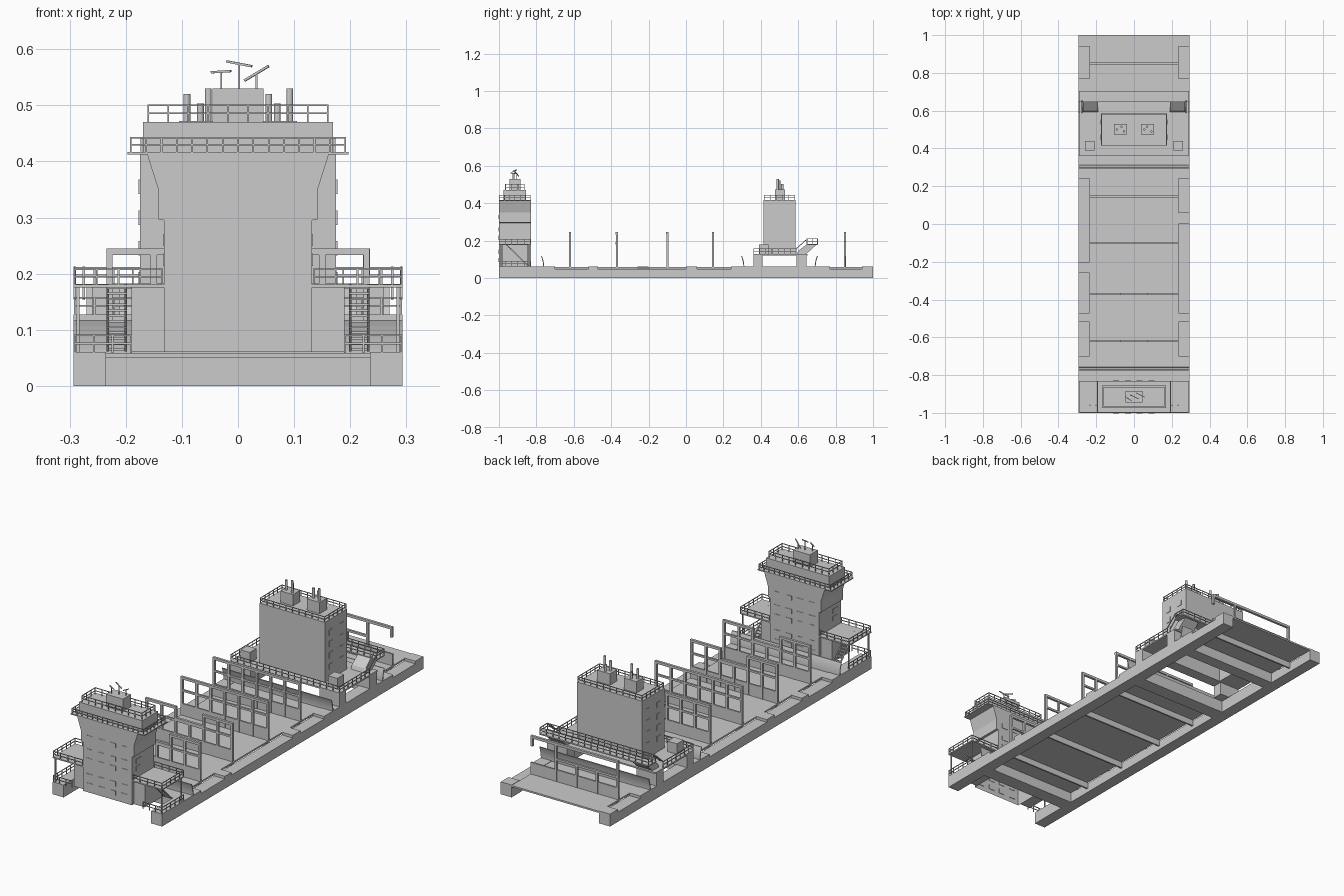
import bpy, bmesh, math
from mathutils import Vector, Matrix

if "Cube" in bpy.data.objects:
    bpy.data.objects.remove(bpy.data.objects["Cube"])


class Part:
    """Collects simple solids into one named mesh object."""
    def __init__(self, name):
        self.name, self.bm = name, bmesh.new()

    def box(self, x0, x1, y0, y1, z0, z1, open_bottom=False):
        m = Matrix.Translation(((x0+x1)/2, (y0+y1)/2, (z0+z1)/2)) @ Matrix.Diagonal((x1-x0, y1-y0, z1-z0, 1))
        r = bmesh.ops.create_cube(self.bm, size=1, matrix=m)
        if open_bottom:
            fs = [f for f in {f for v in r['verts'] for f in v.link_faces} if f.calc_center_median().z < z0 + 1e-5]
            bmesh.ops.delete(self.bm, geom=fs, context='FACES_ONLY')
        return self

    def both(self, x0, x1, *r):
        self.box(x0, x1, *r)
        return self.box(-x1, -x0, *r)

    def bar(self, p, q, t=0.004):
        p, q = Vector(p), Vector(q)
        d = q - p
        rot = d.to_track_quat('Z', 'Y').to_matrix().to_4x4()
        m = Matrix.Translation((p+q)/2) @ rot @ Matrix.Diagonal((t, t, d.length + t*0.9, 1))
        bmesh.ops.create_cube(self.bm, size=1, matrix=m)
        return self

    def rail(self, pts, z, h=0.03, step=0.035):
        # handrail, mid rail and stanchions along a plan path
        for a, b in zip(pts, pts[1:]):
            a, b = Vector((*a, z)), Vector((*b, z))
            n = max(1, round((b-a).length / step))
            for k in (h, h*0.52):
                u = Vector((0, 0, k))
                self.bar(a+u, b+u, 0.003)
            for i in range(n+1):
                p = a.lerp(b, i/n)
                self.bar(p, p+Vector((0, 0, h)), 0.003)
        return self

    def extrude(self, prof, axis, a, b, open_bottom=False):
        # prism from a 2D profile; axis 'y' -> (x,z), axis 'x' -> (y,z)
        mk = (lambda u, w, t: (u, t, w)) if axis == 'y' else (lambda u, w, t: (t, u, w))
        A = [self.bm.verts.new(mk(u, w, a)) for u, w in prof]
        B = [self.bm.verts.new(mk(u, w, b)) for u, w in prof]
        n = len(prof)
        fs = [self.bm.faces.new(A), self.bm.faces.new(B[::-1])]
        for i in range(n):
            j = (i+1) % n
            if not (open_bottom and i == n-1):
                fs.append(self.bm.faces.new((A[i], B[i], B[j], A[j])))
        bmesh.ops.recalc_face_normals(self.bm, faces=fs)
        return self

    def cyl(self, x, y, z0, z1, r):
        bmesh.ops.create_cone(self.bm, cap_ends=True, segments=12, radius1=r, radius2=r, depth=z1-z0,
                              matrix=Matrix.Translation((x, y, (z0+z1)/2)))
        return self

    def done(self):
        me = bpy.data.meshes.new(self.name)
        self.bm.to_mesh(me)
        self.bm.free()
        ob = bpy.data.objects.new(self.name, me)
        bpy.context.collection.objects.link(ob)


def ring(x, y0, y1):
    return [(-x, y0), (x, y0), (x, y1), (-x, y1), (-x, y0)]


# hull side rails with shallow recesses on their tops
for s, cuts in ((1, [(-.7, -.52), (-.47, 0), (.06, .24), (.77, .94)]),
                (-1, [(-.7, -.52), (-.47, -.26), (-.2, .24), (.77, .94)])):
    p = Part('hull_rail')
    y = -1
    lo, hi = sorted((s*.235, s*.293))
    for a, b in cuts:
        p.box(lo, hi, y, a, 0, .06).box(lo, hi, a, b, 0, .047)
        y = b
    p.box(lo, hi, y, 1, 0, .06).done()

# deck plates, open below the two superstructures
p = Part('deck')
p.box(-.235, .235, -.83, .36, .05, .058).box(-.235, .235, .66, 1, .05, .058).done()
p = Part('cross_beams')
for a, b in ((-.81, -.74), (.29, .36), (.66, .72)):
    p.box(-.235, .235, a, b, 0, .05)
p.done()

# curved breakwaters
p = Part('breakwaters')
for yc, s in ((-.775, 1), (.295, 1), (.70, -1)):
    arc = [(i/6, .012*math.sin(math.pi/2*i/6)) for i in range(7)]
    outer = [(yc + s*(.012-.012*t*t), .055+.062*t) for t, _ in arc]
    prof = outer + [(y+.005, z) for y, z in outer[::-1]]
    p.extrude(prof, 'x', -.293, .293)
p.done()

# container lashing bridges: solid lower wall, staggered open frames above
def bridge(y, full, xs=(-.229, -.15, -.075, 0, .075, .15, .229)):
    p = Part('lashing_bridge')
    p.box(-.235, .235, y-.004, y+.004, .02, .115)
    for i, (a, b) in enumerate(zip(xs, xs[1:])):
        top = .239 if full or i in (0, 1, 4, 5) else .185
        p.bar((a, y, top), (b, y, top), .012)
        p.bar((a, y, .178), (b, y, .178), .009)
        for x in (a, b):
            p.bar((x, y, .06), (x, y, top), .011)
    p.done()


bridge(-.62, False)
bridge(-.37, False)
bridge(-.10, True)
bridge(.145, True)

# aft bridge with a long hooked top pipe
p = Part('aft_bridge')
p.box(-.235, .235, .846, .854, .02, .115)
p.bar((-.229, .85, .165), (.1, .85, .165), .01)
p.bar((-.229, .85, .239), (.229, .85, .239), .012).bar((.229, .85, .239), (.229, .85, .2), .012)
for x in (-.229, -.12, -.01, .1):
    p.bar((x, .85, .06), (x, .85, .239 if x < -.2 or x > .05 else .165), .011)
p.done()

# forward bridge tower with flared top
half = [(.132, .06), (.132, .295), (.142, .297), (.142, .35), (.162, .413)]
prof = half + [(-x, z) for x, z in half[::-1]]
Part('bridge_tower').extrude(prof, 'y', -1, -.83, True).done()
p = Part('tower_windows')
for y in (-1, -.83):
    for zr in (.095, .14, .215, .26, .325):
        for x in (-.095, -.031, .03, .092):
            p.box(x-.016, x+.016, y-.002, y+.002, zr-.011, zr+.011)
for zr in (.225, .26):
    p.both(.13, .134, -.968, -.935, zr-.011, zr+.011)
p.done()
Part('tower_side_block').both(.132, .19, -.985, -.845, .06, .178).done()

# bridge wings, lower decks and stairs on each side
p = Part('wing_platforms')
p.both(.132, .293, -1, -.83, .175, .181).done()
p = Part('wing_rails')
for s in (1, -1):
    p.rail([(s*.135, -.998), (s*.291, -.998), (s*.291, -.832), (s*.135, -.832)], .18, .028)
    p.rail([(s*.19, -.998), (s*.291, -.998), (s*.291, -.832)], .06, .03)
    for x in (.2, .232):
        p.bar((s*x, -.96, .178), (s*x, -.845, .065), .005)
    for i in range(12):
        y, z = -.96+.115*i/11, .175-.11*i/11
        p.bar((s*.2, y, z), (s*.232, y, z), .004)
    for y in (-.99, -.84):
        p.bar((s*.285, y, .06), (s*.285, y, .178), .005)
p.done()

# wheelhouse roof decks
Part('tower_top_deck').box(-.197, .197, -1, -.83, .412, .417).done()
Part('wheelhouse').box(-.169, .169, -.975, -.855, .417, .47).done()
Part('roof_locker').box(-.045, .045, -.945, -.885, .47, .53).done()
p = Part('tower_top_rails')
p.rail(ring(.191, -.998, -.832), .417, .025, .028).rail(ring(.16, -.965, -.865), .47, .03, .035).done()
p = Part('radar_masts')
for x, y, z, dx, dz in ((-.03, -.925, .56, .016, .001), (.002, -.915, .574, .021, -.004), (.033, -.905, .557, .02, .012)):
    p.bar((x, y, .53), (x, y, z), .003)
    p.bar((x-dx, y+.01, z-dz), (x+dx, y-.01, z+dz), .004)
p.done()

# aft engine house on its raised platform
Part('aft_house').box(-.175, .175, .415, .585, .122, .417, True).done()
p = Part('aft_house_windows')
for y in (.46, .54):
    for z in (.19, .245, .3, .355):
        p.both(.173, .177, y-.014, y+.014, z-.013, z+.013)
p.done()
p = Part('aft_platform')
p.both(.175, .293, .36, .65, .12, .127)
p.box(-.185, .185, .36, .415, .12, .127).box(-.185, .185, .585, .65, .12, .127)
p.both(.185, .293, .36, .41, .058, .12).both(.185, .293, .59, .645, .058, .12)
p.both(.21, .26, .39, .44, .127, .178)
p.box(-.293, .293, .645, .705, .176, .182).done()
# sloped supports rising to the aft gallery
p = Part('aft_slope')
for a, b in ((.19, .27), (-.27, -.19)):
    p.extrude([(.59, .12), (.60, .145), (.65, .182), (.70, .18), (.645, .13)], 'x', a, b)
p.done()
p = Part('aft_rails')
p.rail(ring(.29, .647, .703), .182, .028)
for s in (1, -1):
    p.rail([(s*.185, .362), (s*.291, .362), (s*.291, .59)], .127, .03)
    for x in (.275, .291):
        p.bar((s*x, .59, .157), (s*x, .65, .21), .004)
p.rail([(-.185, .362), (.185, .362)], .127, .03)
p.rail(ring(.172, .418, .582), .417, .025)
p.done()

# funnel casings and exhaust pipes
p = Part('funnel_casings')
p.box(-.105, -.038, .475, .53, .417, .472).box(.037, .105, .475, .53, .417, .472).done()
p = Part('exhaust_pipes')
for x, y, z in ((-.091, .5, .52), (-.067, .515, .503), (-.053, .49, .53), (.055, .5, .52), (.07, .515, .503), (.092, .49, .53)):
    p.cyl(x, y, .472, z, .006)
p.done()
